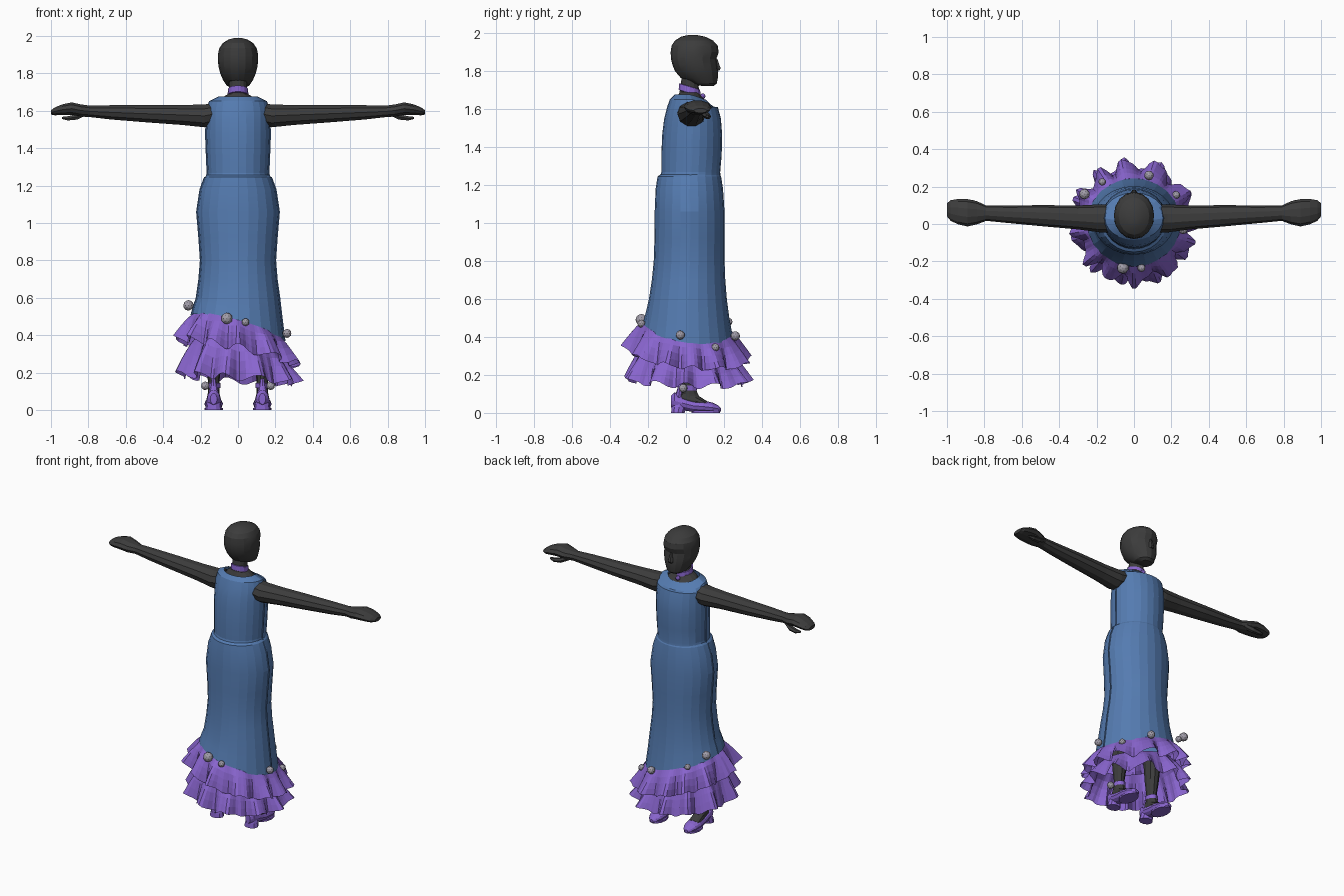
import bpy, bmesh, math
from mathutils import Vector

cube = bpy.data.objects.get("Cube")
if cube:
    bpy.data.objects.remove(cube, do_unlink=True)


def material(name, rgb):
    m = bpy.data.materials.new(name)
    m.use_nodes = True
    m.diffuse_color = (*rgb, 1)
    bsdf = next(n for n in m.node_tree.nodes if n.type == 'BSDF_PRINCIPLED')
    bsdf.inputs["Base Color"].default_value = (*rgb, 1)
    bsdf.inputs["Roughness"].default_value = 0.8
    return m


BLUE = material("denim_blue", (0.09, 0.20, 0.44))
PURPLE = material("violet", (0.25, 0.13, 0.62))
SKIN = material("charcoal", (0.045, 0.045, 0.045))
GREY = material("bead_grey", (0.36, 0.34, 0.40))


def finish(name, bm, mat, smooth=0):
    bmesh.ops.recalc_face_normals(bm, faces=bm.faces)
    me = bpy.data.meshes.new(name)
    bm.to_mesh(me)
    bm.free()
    me.materials.append(mat)
    ob = bpy.data.objects.new(name, me)
    bpy.context.collection.objects.link(ob)
    if smooth:
        bpy.ops.object.select_all(action='DESELECT')
        ob.select_set(True)
        bpy.context.view_layer.objects.active = ob
        bpy.ops.object.shade_smooth_by_angle(angle=math.radians(smooth))
    return ob


def loft(name, rings, mat, caps=(True, True), smooth=0):
    """Skin a list of closed point rings."""
    bm = bmesh.new()
    rows = [[bm.verts.new(p) for p in ring] for ring in rings]
    n = len(rows[0])
    for a, b in zip(rows, rows[1:]):
        for i in range(n):
            j = (i + 1) % n
            bm.faces.new((a[i], a[j], b[j], b[i]))
    if caps[0]:
        bm.faces.new(rows[0])
    if caps[1]:
        bm.faces.new(rows[-1])
    return finish(name, bm, mat, smooth)


def circle(n):
    return [(math.cos(math.tau * i / n), math.sin(math.tau * i / n)) for i in range(n)]


def level(z, hx, y0, y1, cx=0.0, n=24, lift=lambda x, y: 0.0):
    """Horizontal oval between y0 and y1, lifted by a rule."""
    out = []
    for c, s in circle(n):
        x, y = cx + hx * c, (y0 + y1) / 2 + (y1 - y0) / 2 * s
        out.append(Vector((x, y, z + lift(x, y))))
    return out


def across(x, y, z, hy, hz, n=10):
    return [Vector((x, y + hy * c, z + hz * s)) for c, s in circle(n)]


def along(y, x, z0, z1, hx, n=12):
    return [Vector((x + hx * c, y, (z0 + z1) / 2 + (z1 - z0) / 2 * s)) for c, s in circle(n)]


def ball(name, p, r, mat):
    bm = bmesh.new()
    bmesh.ops.create_icosphere(bm, subdivisions=2, radius=r)
    bmesh.ops.translate(bm, verts=bm.verts, vec=p)
    return finish(name, bm, mat)


def seam(name, rings, index):
    """Thin raised ridge down one side of a garment."""
    out = []
    for ring in rings:
        p = ring[index]
        side = math.copysign(0.004, p.x)
        out.append([p + Vector((dx * side, dy, 0)) for dx, dy in
                    ((-1, -.004), (1, -.004), (1, .004), (-1, .004))])
    loft(name, out, BLUE)


def hem(x, y):
    return -0.28 * x - 0.13 * y


# Skirt with a slanted hem
skirt = [level(z, hx, a, b) for z, hx, a, b in (
    (1.262, .160, -.125, .175), (1.245, .178, -.15, .185), (1.18, .202, -.16, .195),
    (1.06, .220, -.165, .203), (.92, .208, -.166, .203), (.80, .200, -.17, .203),
    (.70, .208, -.18, .207), (.60, .222, -.195, .215))]
skirt.append(level(.52, .236, -.21, .228, lift=lambda x, y: hem(x, y) * .6))
skirt.append(level(.44, .25, -.228, .245, lift=hem))
loft("skirt", skirt, BLUE, (False, False), 12)

# Bodice, lower at the throat
def neckline(x, y):
    return -0.35 * max(0, y - .03)


bodice = [level(z, hx, a, b) for z, hx, a, b in (
    (1.252, .167, -.135, .182), (1.268, .164, -.13, .18), (1.36, .168, -.13, .188),
    (1.47, .172, -.125, .19), (1.55, .170, -.115, .184), (1.61, .168, -.10, .168))]
bodice.append(level(1.652, .155, -.085, .145, lift=neckline))
bodice.append(level(1.676, .105, -.06, .105, lift=neckline))
loft("bodice", bodice, BLUE, (False, False), 12)
for label, idx in (("left", 0), ("right", 12)):
    seam("skirt_seam_" + label, skirt[1:], idx)
    seam("bodice_seam_" + label, bodice[:5], idx)

# Chest skin, neck and choker
loft("chest_and_neck", [level(*r, n=14) for r in (
    (1.55, .14, -.07, .13), (1.64, .115, -.055, .105), (1.67, .085, -.045, .08),
    (1.69, .054, -.035, .07), (1.72, .047, -.03, .068), (1.80, .047, -.02, .08))], SKIN)
def slope(x, y):
    return -0.3 * (y - .02)


loft("choker", [level(z, h, a, b, n=14, lift=slope) for z, h, a, b in (
    (1.683, .050, -.036, .074), (1.685, .056, -.04, .078),
    (1.718, .053, -.038, .076), (1.720, .046, -.03, .07))], PURPLE, (False, False))
ball("choker_pendant", (0, .088, 1.668), .015, PURPLE)

# Head with face towards +y
loft("head", [level(*r, n=16) for r in (
    (1.722, .035, .085, .145), (1.735, .060, .03, .162), (1.765, .080, -.028, .168),
    (1.80, .095, -.058, .170), (1.835, .104, -.072, .165), (1.865, .107, -.079, .160),
    (1.90, .108, -.081, .172), (1.935, .100, -.076, .167), (1.962, .082, -.058, .142),
    (1.982, .050, -.025, .10), (1.99, .015, .01, .06))], SKIN, smooth=20)
loft("nose", [level(*r, n=6) for r in (
    (1.803, .016, .15, .178), (1.815, .018, .15, .185), (1.868, .008, .145, .165))], SKIN)

# Ruffle tiers: flaring rings with uneven pleats
def ruffle(name, top, bottom, r0, r1, amp, folds, phase, tilt0, tilt1):
    steps, rows = 110, 5
    rings = []
    for k in range(rows):
        t = k / (rows - 1)
        ring = []
        for i in range(steps):
            a = math.tau * i / steps
            w = math.sin(folds * a + phase + .9 * math.sin(3 * a))
            w2 = math.sin(2 * folds * a + 2.3 + math.sin(2 * a + phase))
            r = r0 + (r1 - r0) * t ** .8 + amp * t * (w + .35 * w2)
            x, y = r * math.cos(a), .008 + r * math.sin(a)
            z = top + (bottom - top) * t + hem(x, y) * (tilt0 + (tilt1 - tilt0) * t)
            ring.append(Vector((x, y, z + .018 * t * w)))
        rings.append(ring)
    loft(name, rings, PURPLE, (False, False))


ruffle("upper_ruffle", .452, .305, .236, .315, .032, 12, .4, 1, .75)
ruffle("lower_ruffle", .345, .165, .225, .312, .032, 11, 2.0, .75, .25)

# Beads along the hem
for i, (x, y, z, r) in enumerate((
        (-.265, .16, .56, .028), (-.17, .225, .48, .02), (.08, .26, .405, .025),
        (.225, .155, .345, .021), (.262, -.03, .41, .024), (-.06, -.235, .49, .031),
        (.04, -.235, .47, .021))):
    ball("hem_bead_%d" % (i + 1), (x, y, z), r, GREY)

# Arms, legs and shoes, one set per side
for s, label in ((1, "left"), (-1, "right")):
    loft(label + "_arm", [across(s * x, *r) for x, *r in (
        (.12, .03, 1.585, .075, .060), (.18, .03, 1.573, .075, .064),
        (.30, .035, 1.578, .064, .056), (.50, .045, 1.585, .056, .048),
        (.68, .052, 1.592, .046, .040), (.79, .058, 1.597, .041, .032),
        (.84, .060, 1.602, .062, .034), (.89, .060, 1.612, .073, .035),
        (.94, .066, 1.606, .068, .030), (.98, .072, 1.597, .055, .022),
        (1.0, .076, 1.592, .035, .012))], SKIN)
    loft(label + "_thumb", [across(s * x, *r, n=6) for x, *r in (
        (.81, .085, 1.592, .02, .018), (.86, .108, 1.568, .02, .017),
        (.91, .115, 1.560, .017, .013), (.94, .112, 1.562, .008, .007))], SKIN)

    cx = s * .13
    loft(label + "_leg", [level(z, h, a, b, cx, 10) for z, h, a, b in (
        (.05, .034, -.05, .09), (.10, .031, -.035, .065), (.15, .030, -.02, .045),
        (.25, .042, -.03, .06), (.42, .055, -.04, .08))], SKIN)
    loft(label + "_foot", [along(y, cx, a, b, h) for y, a, b, h in (
        (-.02, .03, .13, .03), (.05, .025, .10, .038), (.11, .015, .062, .040))], SKIN)
    loft(label + "_shoe", [along(y, cx, a, b, h) for y, a, b, h in (
        (-.080, .03, .09, .018), (-.06, .02, .108, .034), (-.02, .015, .088, .040),
        (.04, .004, .070, .046), (.09, .001, .066, .050), (.14, .001, .054, .045),
        (.17, .003, .040, .030), (.184, .008, .026, .012))], PURPLE)
    loft(label + "_heel", [level(z, h, a, b, cx, 10) for z, h, a, b in (
        (0, .046, -.08, -.005), (.03, .040, -.078, .005), (.05, .034, -.07, .01))], PURPLE)
    loft(label + "_sole", [level(z, .05, .03, .18, cx, 12) for z in (0, .012)], PURPLE)
    loft(label + "_ankle_strap", [level(z, .036, -.035, .058, cx, 12)
                                  for z in (.118, .145)], PURPLE, (False, False))
    loft(label + "_heel_tab", [level(z, h, a, b, cx, 8) for z, h, a, b in (
        (.08, .03, -.06, -.02), (.13, .018, -.045, -.02), (.17, .010, -.04, -.015))], PURPLE)
    ball(label + "_ankle_bead", (cx + s * .045, -.015, .13), .023, GREY)
